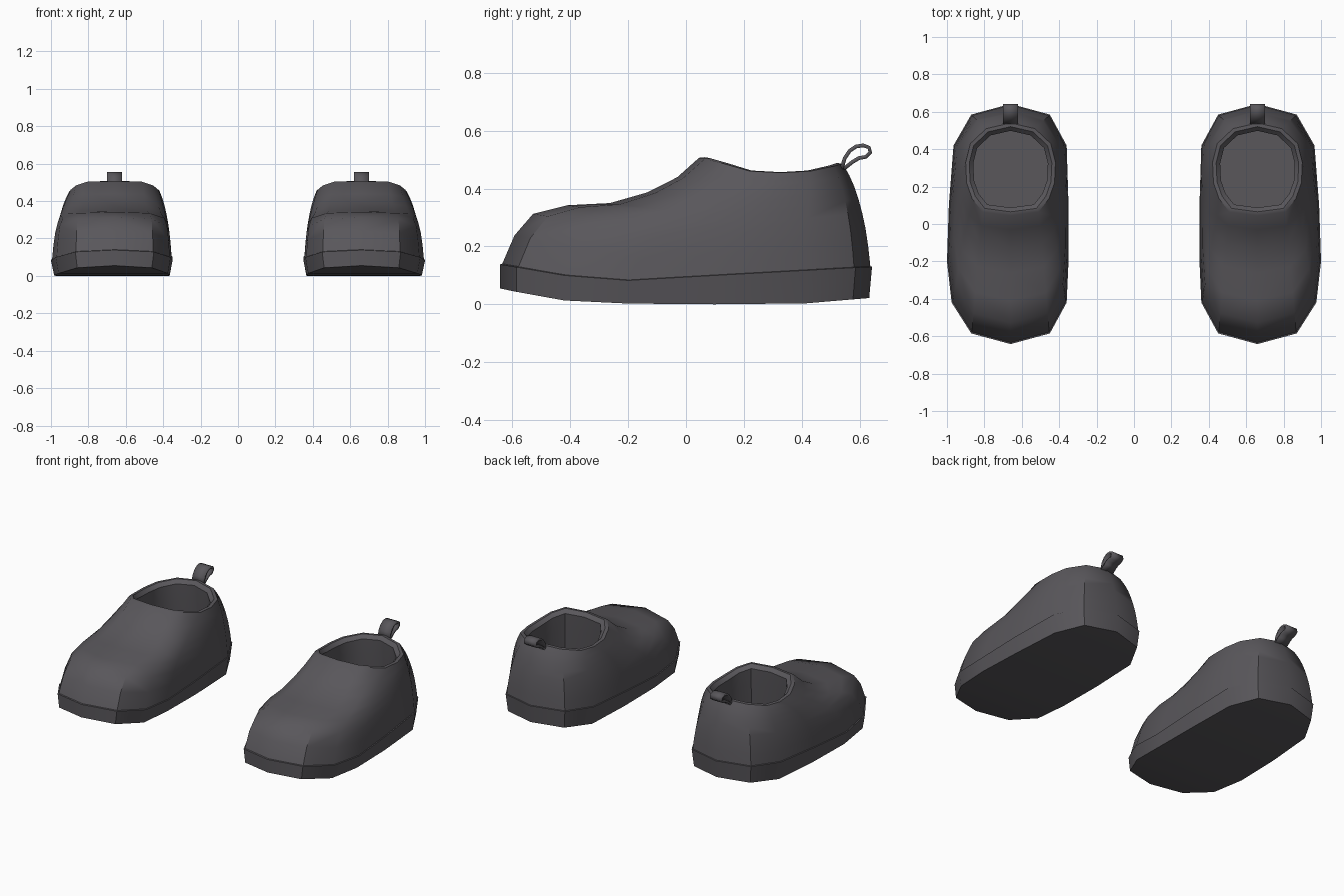
import bpy, bmesh, math
from mathutils import Vector

if "Cube" in bpy.data.objects:
    bpy.data.objects.remove(bpy.data.objects["Cube"])

CX = 0.66  # centre line of the modelled shoe; the other one is mirrored

mat = bpy.data.materials.new("dark_grey")
mat.diffuse_color = (0.10, 0.095, 0.105, 1)
mat.use_nodes = True
mat.node_tree.nodes["Principled BSDF"].inputs["Base Color"].default_value = mat.diffuse_color


def interp(table, v):
    if v <= table[0][0]:
        return table[0][1]
    for (a, p), (b, q) in zip(table, table[1:]):
        if v <= b:
            return p + (q - p) * (v - a) / (b - a)
    return table[-1][1]


def finish(name, bm):
    bmesh.ops.recalc_face_normals(bm, faces=bm.faces)
    me = bpy.data.meshes.new(name)
    bm.to_mesh(me)
    bm.free()
    ob = bpy.data.objects.new(name, me)
    bpy.context.collection.objects.link(ob)
    me.materials.append(mat)
    for o in bpy.context.selected_objects:
        o.select_set(False)
    ob.select_set(True)
    bpy.context.view_layer.objects.active = ob
    bpy.ops.object.shade_smooth_by_angle(angle=math.radians(40))
    return ob


def mirror(ob):
    m = ob.modifiers.new("pair", 'MIRROR')
    m.use_mirror_merge = False


def loft(name, rings, cap_start=False, cap_end=False):
    bm = bmesh.new()
    loops = [[bm.verts.new((CX + x, y, z)) for x, y, z in r] for r in rings]
    n = len(loops[0])
    for a, b in zip(loops, loops[1:]):
        for i in range(n):
            j = (i + 1) % n
            bm.faces.new((a[i], a[j], b[j], b[i]))

    # caps run in strips from side to side so they can follow the curve
    def cap(v):
        h = n // 2
        bm.faces.new((v[0], v[1], v[-1]))
        for i in range(1, h - 1):
            bm.faces.new((v[i], v[i + 1], v[-i - 1], v[-i]))
        bm.faces.new((v[h - 1], v[h], v[h + 1]))
    if cap_start:
        cap(loops[0])
    if cap_end:
        cap(loops[-1])
    return finish(name, bm)


# plan outlines, toe -> outer side -> heel -> inner side
outer = [(.21, -.585), (.315, -.42), (.34, -.2), (.33, .1), (.305, .42), (.21, .585)]
inner = [(-.21, -.585), (-.30, -.42), (-.31, -.2), (-.31, .1), (-.30, .42), (-.21, .585)]
outline = [(0, -.642)] + outer + [(0, .642)] + inner[::-1]
half = [(.15, .065), (.205, .135), (.235, .22), (.24, .33), (.215, .43), (.13, .51)]
opening = [(0, .045)] + half + [(0, .54)] + [(-x, y) for x, y in half[::-1]]

sole_top = [(-.64, .138), (-.42, .10), (-.25, .08), (.1, .10), (.64, .13)]
sole_bot = [(-.64, .055), (-.45, .015), (-.2, .003), (0, 0), (.4, .002), (.64, .022)]
rim_z = [(.05, .506), (.09, .497), (.22, .46), (.38, .452), (.48, .468), (.54, .486)]

# sole
def sole_ring(s, table, dz=0):
    return [(x * s, y * (s + 1) / 2, interp(table, y) + dz) for x, y in outline]

loft_sole = loft("sole", [
    [(x * .95, y * (.985 if y > 0 else 1), interp(sole_bot, y)) for x, y in outline],
    sole_ring(1, sole_top), sole_ring(.96, sole_top, .004)], cap_start=True, cap_end=True)
mirror(loft_sole)

# upper: every column rises from the sole to the opening, toe columns
# following the instep profile and the others the steep wall profile
toe_s = [0, .066, .16, .335, .55, .74, .89, 1]
toe_z = [0, .28, .48, .56, .58, .68, .82, 1]
wall_s = [0, .08, .18, .30, .43, .58, .76, 1]
wall_z = [0, .20, .38, .53, .66, .78, .89, 1]
weight = [(-.64, 1), (-.585, .95), (-.42, .62), (-.2, .2), (.1, 0)]
rings = []
for k in range(8):
    ring = []
    for (x, y), (ox, oy) in zip(outline, opening):
        w = interp(weight, y)
        s = w * toe_s[k] + (1 - w) * wall_s[k]
        h = w * toe_z[k] + (1 - w) * wall_z[k]
        x0, y0, z0 = x * .985, y * .992, interp(sole_top, y) - .004
        z1 = interp(rim_z, oy)
        ring.append((x0 + (ox - x0) * s, y0 + (oy - y0) * s, z0 + (z1 - z0) * h))
    rings.append(ring)

# rolled collar, lining and insole
def inside(s, dz, flat=None):
    return [(x * s, .295 + (y - .295) * s,
             interp(rim_z, y) + dz if flat is None else flat) for x, y in opening]

rings += [inside(.92, .002), inside(.83, -.02), inside(.85, -.12), inside(.92, 0, .15)]
mirror(loft("upper", rings, cap_end=True))

# heel pull tab: a folded ribbon
path = [(.537, .468), (.548, .505), (.565, .530), (.587, .545), (.612, .549), (.632, .541),
        (.636, .524), (.620, .509), (.597, .505), (.575, .492), (.545, .468)]
bm = bmesh.new()
cols = [[bm.verts.new((CX + sx, y, z)) for sx in (-.041, .041)] for y, z in path]
for a, b in zip(cols, cols[1:]):
    bm.faces.new((a[0], a[1], b[1], b[0]))
tab = finish("pull_tab", bm)
sol = tab.modifiers.new("thickness", 'SOLIDIFY')
sol.thickness = .013
sol.offset = 0
mirror(tab)
